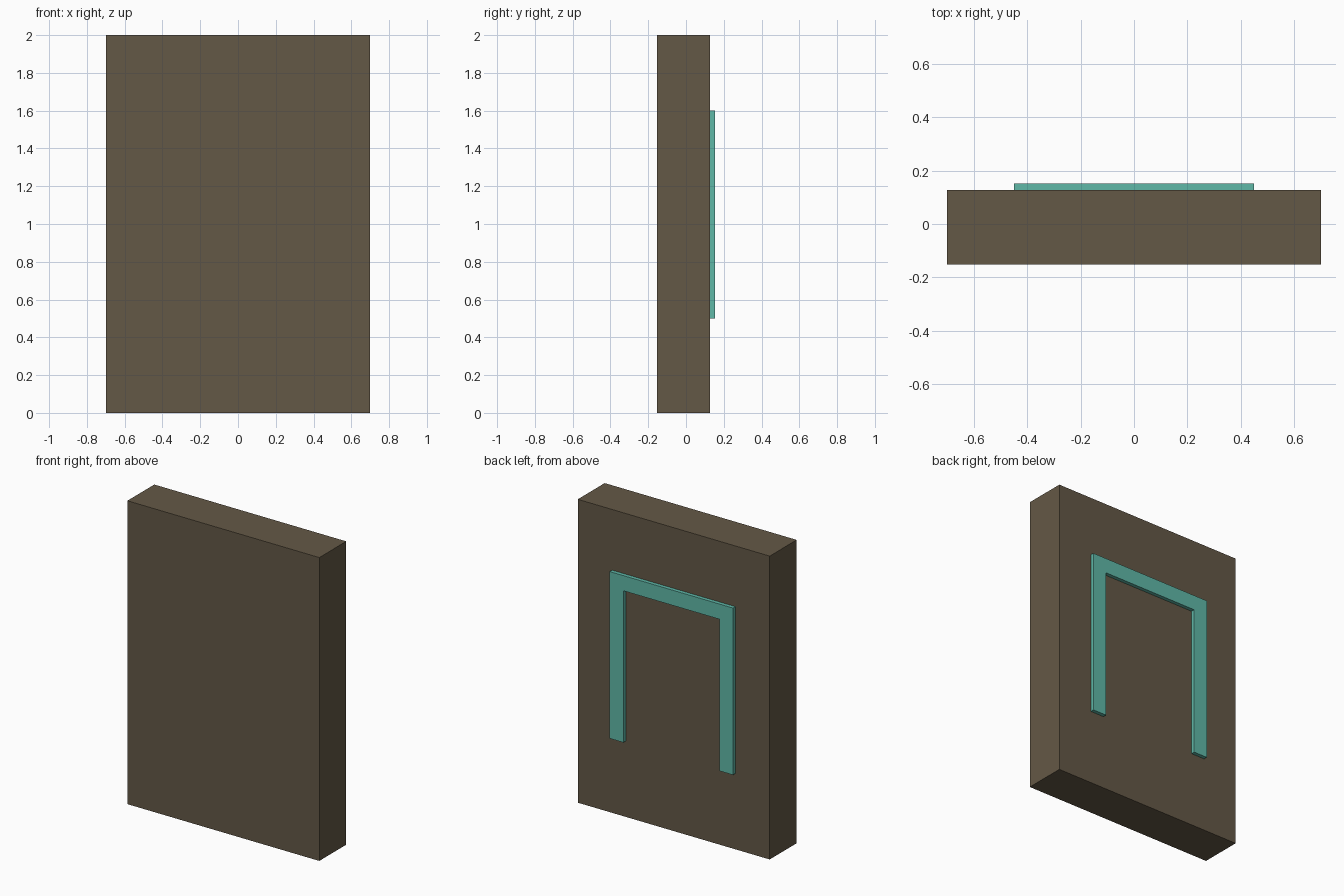
import bpy
import bmesh

if "Cube" in bpy.data.objects:
    bpy.data.objects.remove(bpy.data.objects["Cube"])

BACK = 0.1275   # rear face of the slab
DEPTH = 0.1525  # half of the overall depth


def material(name, color):
    mat = bpy.data.materials.new(name)
    mat.diffuse_color = (*color, 1)
    mat.use_nodes = True
    mat.node_tree.nodes["Principled BSDF"].inputs["Base Color"].default_value = mat.diffuse_color
    return mat


def extrude_profile(name, points, y0, y1, mat):
    """Extrude an (x, z) outline from y0 to y1."""
    bm = bmesh.new()
    face = bm.faces.new([bm.verts.new((x, y0, z)) for x, z in points])
    result = bmesh.ops.extrude_face_region(bm, geom=[face])
    verts = [g for g in result["geom"] if isinstance(g, bmesh.types.BMVert)]
    bmesh.ops.translate(bm, verts=verts, vec=(0, y1 - y0, 0))
    bmesh.ops.recalc_face_normals(bm, faces=bm.faces)
    mesh = bpy.data.meshes.new(name)
    bm.to_mesh(mesh)
    bm.free()
    mesh.materials.append(mat)
    obj = bpy.data.objects.new(name, mesh)
    bpy.context.collection.objects.link(obj)
    return obj


stone = material("dark_stone", (0.127, 0.098, 0.061))
teal = material("teal_trim", (0.115, 0.48, 0.39))

# Upright slab
slab = [(-0.7, 0), (0.7, 0), (0.7, 2), (-0.7, 2)]
extrude_profile("slab", slab, -DEPTH, BACK, stone)

# Doorway-shaped raised trim on the rear face: mirrored half outline
half = [(0.35, 1.5), (0.35, 0.5), (0.45, 0.5), (0.45, 1.6)]
outline = half + [(-x, z) for x, z in reversed(half)]
extrude_profile("door_trim", outline, BACK, DEPTH, teal)
